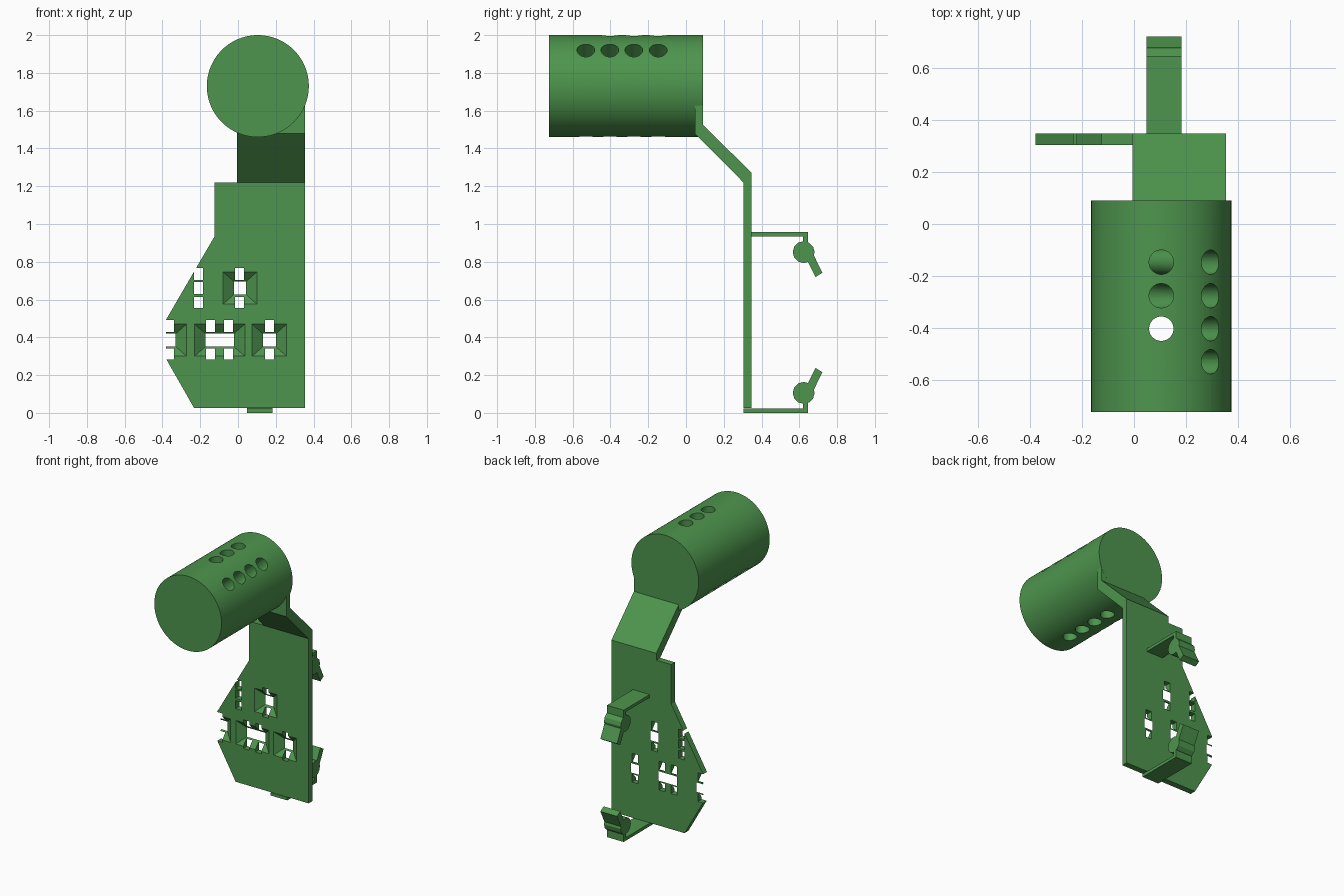
import bpy, bmesh, math
from mathutils import Matrix, Vector

if "Cube" in bpy.data.objects:
    bpy.data.objects.remove(bpy.data.objects["Cube"])

green = bpy.data.materials.new("green")
green.diffuse_color = (0.075, 0.30, 0.075, 1)
green.use_nodes = True
green.node_tree.nodes["Principled BSDF"].inputs["Base Color"].default_value = green.diffuse_color


def finish(name, bm):
    bmesh.ops.recalc_face_normals(bm, faces=bm.faces)
    me = bpy.data.meshes.new(name)
    bm.to_mesh(me)
    bm.free()
    me.materials.append(green)
    ob = bpy.data.objects.new(name, me)
    bpy.context.collection.objects.link(ob)
    return ob


def loft(name, ring_a, ring_b):
    """Solid between two matching rings of points."""
    bm = bmesh.new()
    a = [bm.verts.new(p) for p in ring_a]
    b = [bm.verts.new(p) for p in ring_b]
    bm.faces.new(a)
    bm.faces.new(b)
    for i in range(len(a)):
        j = (i + 1) % len(a)
        bm.faces.new((a[i], a[j], b[j], b[i]))
    return finish(name, bm)


def extrude_y(name, pts, y0, y1):
    return loft(name, [(x, y0, z) for x, z in pts], [(x, y1, z) for x, z in pts])


def extrude_x(name, pts, x0, x1):
    return loft(name, [(x0, y, z) for y, z in pts], [(x1, y, z) for y, z in pts])


def rect(x0, x1, z0, z1):
    return [(x0, z0), (x1, z0), (x1, z1), (x0, z1)]


def rod(name, centre, axis, radius, length, sides):
    bm = bmesh.new()
    bmesh.ops.create_cone(bm, cap_ends=True, segments=sides, radius1=radius,
                          radius2=radius, depth=length)
    rot = Vector(axis).to_track_quat('Z', 'Y').to_matrix().to_4x4()
    bm.transform(Matrix.Translation(centre) @ rot)
    return finish(name, bm)


def cut(ob, cutters):
    for c in cutters:
        m = ob.modifiers.new("cut", 'BOOLEAN')
        m.operation, m.solver, m.object = 'DIFFERENCE', 'EXACT', c
    bpy.context.view_layer.update()
    dg = bpy.context.evaluated_depsgraph_get()
    me = bpy.data.meshes.new_from_object(ob.evaluated_get(dg))
    ob.modifiers.clear()
    ob.data = me
    for c in cutters:
        bpy.data.objects.remove(c)


def smooth(ob):
    bpy.ops.object.select_all(action='DESELECT')
    ob.select_set(True)
    bpy.context.view_layer.objects.active = ob
    bpy.ops.object.shade_smooth_by_angle(angle=math.radians(30))


# Cup: closed at the back, with four rows of through holes
CX, CZ = 0.105, 1.73
cup = rod("cup", (CX, -0.317, CZ), (0, 1, 0), 0.27, 0.815, 96)
cutters = [rod("bore", (CX, -0.4775, CZ), (0, 1, 0), 0.207, 1.045, 96)]
for y in (-0.53, -0.403, -0.276, -0.147):
    for k in range(3):
        a = math.radians(45 * k)
        cutters.append(rod("hole", (CX, y, CZ), (math.cos(a), 0, math.sin(a)), 0.047, 0.8, 32))
cut(cup, cutters)
smooth(cup)

# Back plate with strap slots
Y0, Y1 = 0.304, 0.348
plate = extrude_y("back_plate", [(-0.232, 0.025), (0.355, 0.025), (0.355, 1.22), (-0.125, 1.22),
                                 (-0.125, 0.933), (-0.38, 0.495), (-0.38, 0.285)], Y0, Y1)
cutters = []
small = [(-0.233, -0.185, 0.704, 0.767), (-0.233, -0.185, 0.63, 0.693),
         (-0.233, -0.185, 0.556, 0.614), (-0.016, 0.032, 0.704, 0.767),
         (-0.016, 0.032, 0.556, 0.614)]
for x0, x1 in ((-0.45, -0.339), (-0.17, -0.122), (-0.074, -0.026), (0.143, 0.19)):
    small += [(x0, x1, 0.429, 0.492), (x0, x1, 0.283, 0.341)]
for s in small:
    cutters.append(extrude_y("slot", rect(*s), 0.2, 0.45))
# Flared windows, wide at the front
for x0, x1, zc in ((-0.021, 0.042, 0.661), (0.132, 0.2, 0.385),
                   (-0.172, -0.022, 0.385), (-0.5, -0.33, 0.385)):
    def grown(t):
        gx, gz = 0.058 * t, 0.051 * t
        return rect(x0 - gx, x1 + gx, zc - 0.034 - gz, zc + 0.034 + gz)
    t = 0.1
    d = Y1 - Y0
    cutters.append(loft("flare", [(x, Y0 - t * d, z) for x, z in grown(1 + t)],
                        [(x, Y1 + t * d, z) for x, z in grown(-t)]))
cut(plate, cutters)

# Slanted arm joining plate and cup
extrude_x("arm", [(Y0, 1.22), (Y1, 1.22), (Y1, 1.27), (0.09, 1.525), (0.09, 1.73),
                  (0.048, 1.73), (0.048, 1.478)], -0.005, 0.355)

# Two mirrored snap clips: shelf, lip, bead and lever
def clip(prefix, z, up):
    f = lambda pts: [(y, z + up * h) for y, h in pts]
    extrude_x(prefix + "_shelf", f([(Y0 + 0.001, 0), (0.647, 0), (0.647, 0.07), (0.62, 0.07),
                                    (0.62, 0.022), (Y0 + 0.001, 0.022)]), 0.048, 0.182)
    rod(prefix + "_bead", (0.115, 0.623, z + up * 0.106), (1, 0, 0), 0.058, 0.134, 12)
    extrude_x(prefix + "_lever", f([(0.63, 0.125), (0.668, 0.105), (0.722, 0.215),
                                    (0.686, 0.238)]), 0.048, 0.182)


clip("lower_clip", 0.0, 1)
clip("upper_clip", 0.957, -1)
